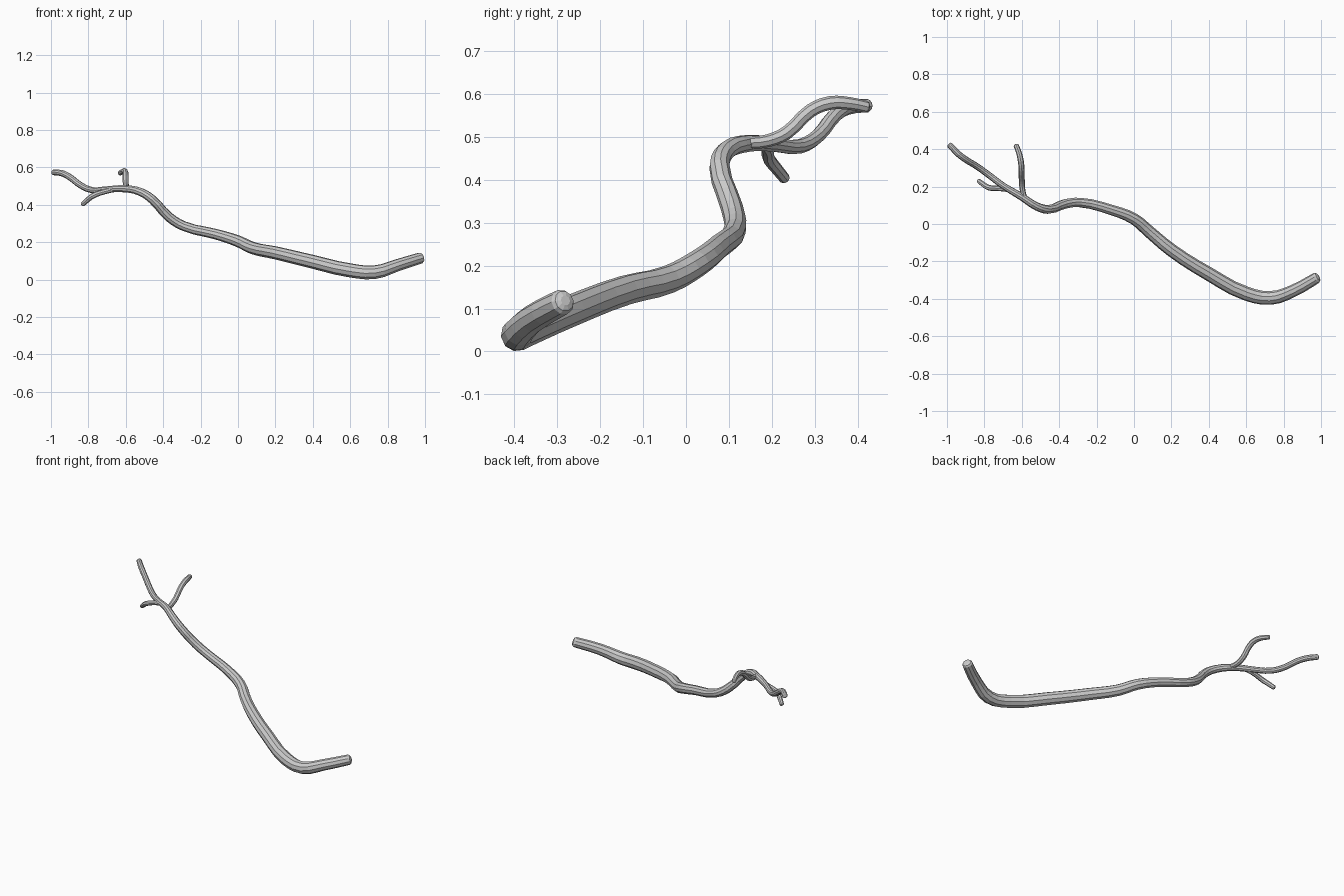
import bpy
from mathutils import Vector


def limb(name, pts, sides_res=3, round_start=False):
    """Tapered tube through (x, y, z, radius) points with rounded ends."""
    pts = [(Vector(p[:3]), p[3]) for p in pts]

    def tip(end, prev):
        d = (end[0] - prev[0]).normalized()
        r = end[1]
        return [(end[0] + d * r * 0.32, r * 0.82), (end[0] + d * r * 0.5, r * 0.4)]

    if round_start:
        pts = tip(pts[0], pts[1])[::-1] + pts
    pts = pts + tip(pts[-1], pts[-2])
    cu = bpy.data.curves.new(name, 'CURVE')
    cu.dimensions = '3D'
    cu.resolution_u = 3
    cu.bevel_depth = 1.0
    cu.bevel_resolution = sides_res
    cu.use_fill_caps = True
    sp = cu.splines.new('BEZIER')
    sp.bezier_points.add(len(pts) - 1)
    for bp, (co, r) in zip(sp.bezier_points, pts):
        bp.co = co
        bp.radius = r
        bp.handle_left_type = bp.handle_right_type = 'AUTO'
    sp.use_smooth = False
    tmp = bpy.data.objects.new(name + "_path", cu)
    bpy.context.collection.objects.link(tmp)
    bpy.context.view_layer.update()
    dg = bpy.context.evaluated_depsgraph_get()
    me = bpy.data.meshes.new_from_object(tmp.evaluated_get(dg))
    bpy.data.objects.remove(tmp)
    for p in me.polygons:
        p.use_smooth = False
    ob = bpy.data.objects.new(name, me)
    bpy.context.collection.objects.link(ob)
    return ob


# Main stem, from thick hooked end to the long thin tip
limb("main_branch", [
    (0.975, -0.288, 0.115, 0.030), (0.85, -0.358, 0.076, 0.033),
    (0.73, -0.395, 0.039, 0.037), (0.60, -0.372, 0.049, 0.038),
    (0.40, -0.267, 0.095, 0.037), (0.20, -0.140, 0.143, 0.035),
    (0.08, -0.040, 0.168, 0.033), (0.00, 0.027, 0.205, 0.031),
    (-0.12, 0.075, 0.243, 0.028), (-0.29, 0.115, 0.286, 0.026),
    (-0.37, 0.107, 0.335, 0.026), (-0.46, 0.078, 0.430, 0.024),
    (-0.52, 0.094, 0.468, 0.022), (-0.60, 0.145, 0.485, 0.020),
    (-0.70, 0.205, 0.482, 0.017), (-0.78, 0.265, 0.478, 0.017),
    (-0.84, 0.308, 0.503, 0.017), (-0.90, 0.345, 0.548, 0.017),
    (-0.94, 0.375, 0.568, 0.017), (-0.985, 0.422, 0.573, 0.016),
], round_start=True)

# Side twig rising toward the back
limb("upper_twig", [
    (-0.585, 0.135, 0.485, 0.014), (-0.597, 0.19, 0.491, 0.015),
    (-0.60, 0.235, 0.510, 0.016), (-0.601, 0.29, 0.561, 0.016),
    (-0.605, 0.335, 0.579, 0.016), (-0.615, 0.38, 0.578, 0.015),
    (-0.630, 0.42, 0.570, 0.014),
], sides_res=2)

# Short twig drooping downward
limb("lower_twig", [
    (-0.66, 0.182, 0.482, 0.013), (-0.72, 0.190, 0.468, 0.014),
    (-0.775, 0.194, 0.448, 0.015), (-0.805, 0.212, 0.425, 0.014),
    (-0.830, 0.230, 0.403, 0.013),
], sides_res=2)
